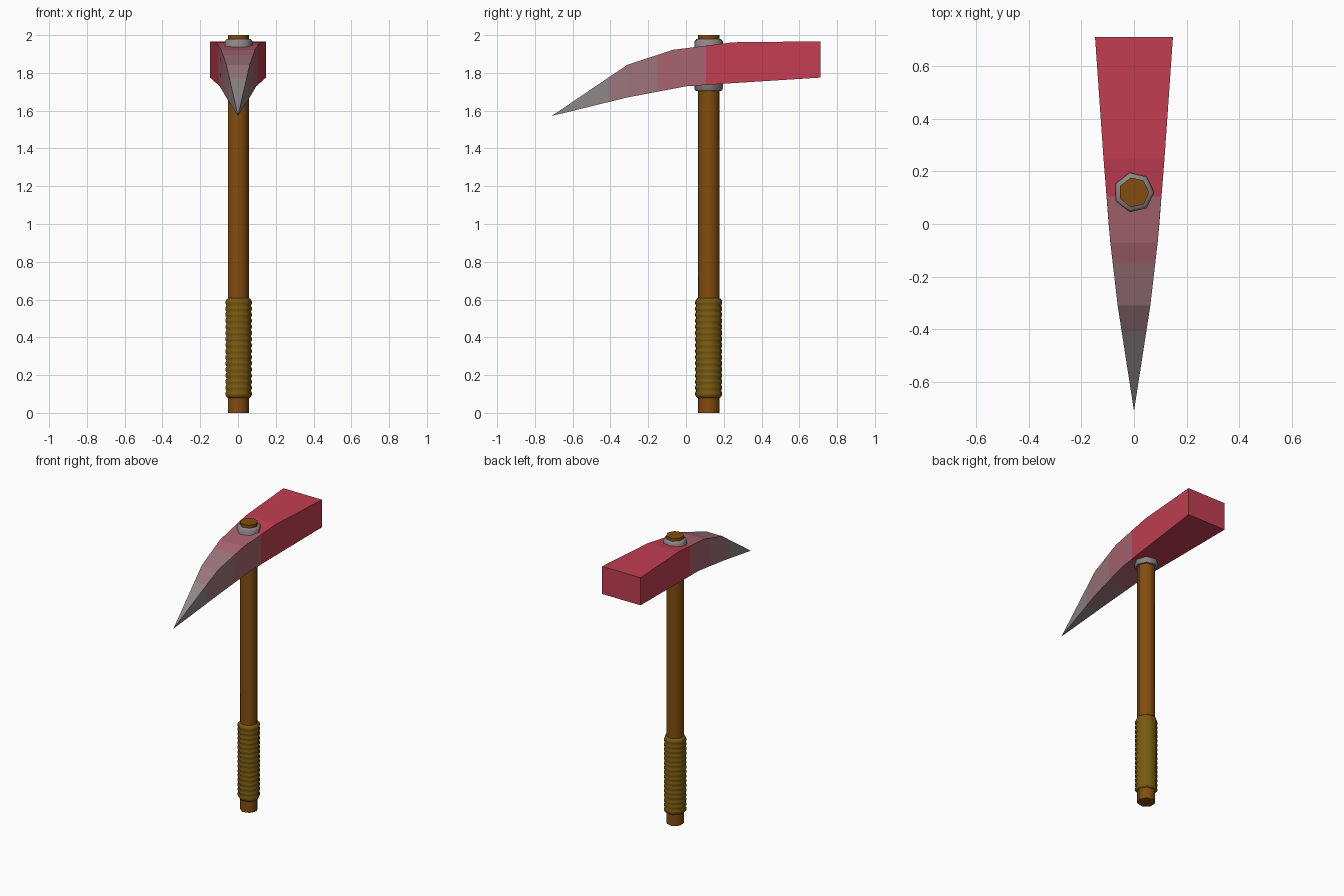
import bpy, bmesh, math

if "Cube" in bpy.data.objects:
    bpy.data.objects.remove(bpy.data.objects["Cube"])

AXIS_Y = 0.12   # handle centre line
SIDES = 7


def mat(name, r, g, b):
    def lin(c):
        c /= 255
        return c / 12.92 if c <= 0.04045 else ((c + 0.055) / 1.055) ** 2.4
    m = bpy.data.materials.new(name)
    m.diffuse_color = (lin(r), lin(g), lin(b), 1)
    m.use_nodes = True
    m.node_tree.nodes["Principled BSDF"].inputs["Base Color"].default_value = m.diffuse_color
    return m


red = mat("red", 194, 62, 82)
dull_red = mat("dull red", 167, 100, 111)
pinkish_grey = mat("pinkish grey", 154, 116, 122)
steel = mat("steel grey", 142, 133, 135)
wood = mat("brown wood", 132, 77, 16)
leather = mat("olive leather", 120, 90, 17)


def finish(name, bm, mats):
    bmesh.ops.recalc_face_normals(bm, faces=bm.faces)
    me = bpy.data.meshes.new(name)
    bm.to_mesh(me)
    bm.free()
    ob = bpy.data.objects.new(name, me)
    bpy.context.collection.objects.link(ob)
    for m in mats:
        me.materials.append(m)
    return ob


def lathe(name, profile, material):
    """Seven-sided turned part from (radius, z) points, capped at both ends."""
    bm = bmesh.new()
    rings = []
    for r, z in profile:
        angles = [2 * math.pi * i / SIDES for i in range(SIDES)]
        rings.append([bm.verts.new((r * math.cos(a), AXIS_Y + r * math.sin(a), z)) for a in angles])
    for lo, hi in zip(rings, rings[1:]):
        for i in range(SIDES):
            j = (i + 1) % SIDES
            bm.faces.new((lo[i], lo[j], hi[j], hi[i]))
    bm.faces.new(rings[0][::-1])
    bm.faces.new(rings[-1])
    ob = finish(name, bm, [material])
    bpy.ops.object.select_all(action='DESELECT')
    ob.select_set(True)
    bpy.context.view_layer.objects.active = ob
    bpy.ops.object.shade_smooth_by_angle(angle=math.radians(55))
    return ob


# Wooden shaft
lathe("handle", [(0.058, 0), (0.058, 2.0)], wood)

# Ribbed grip
RIBS, Z0, Z1 = 16, 0.085, 0.6
step = (Z1 - Z0) / RIBS
ribs = [(0.06, 0.078)]
for i in range(RIBS):
    z = Z0 + i * step
    ribs += [(0.068, z), (0.073, z + step * 0.3), (0.073, z + step * 0.7)]
ribs += [(0.068, Z1), (0.06, 0.607)]
lathe("grip", ribs, leather)

# Metal collar through the head
lathe("collar", [(0.07, 1.705), (0.077, 1.715), (0.077, 1.967), (0.066, 1.98)], steel)

# Head: rectangular sections (half width, top y, top z, bottom y, bottom z)
sections = [(0.148, 0.711, 1.967, 0.711, 1.775),
            (0.116, 0.25, 1.962, 0.22, 1.744),
            (0.090, -0.07, 1.922, 0.0, 1.729),
            (0.062, -0.31, 1.843, -0.31, 1.67)]
bm = bmesh.new()
rings = []
for w, ty, tz, by, bz in sections:
    wb = w + (by - ty) * 0.09
    rings.append([bm.verts.new(p) for p in
                  ((-w, ty, tz), (w, ty, tz), (wb, by, bz), (-wb, by, bz))])
tip = bm.verts.new((0, -0.711, 1.572))
for a, b in zip(rings, rings[1:]):
    for i in range(4):
        j = (i + 1) % 4
        bm.faces.new((a[i], a[j], b[j], b[i]))
for i in range(4):
    bm.faces.new((rings[-1][i], rings[-1][(i + 1) % 4], tip))
bm.faces.new(rings[0])

# Cut the colour bands along the pick
bands = (0.105, -0.15, -0.41)
for y in bands:
    bmesh.ops.bisect_plane(bm, geom=bm.verts[:] + bm.edges[:] + bm.faces[:],
                           plane_co=(0, y, 0), plane_no=(0, 1, 0))
for f in bm.faces:
    f.material_index = sum(f.calc_center_median().y < y for y in bands)
finish("pick_head", bm, [red, dull_red, pinkish_grey, steel])
